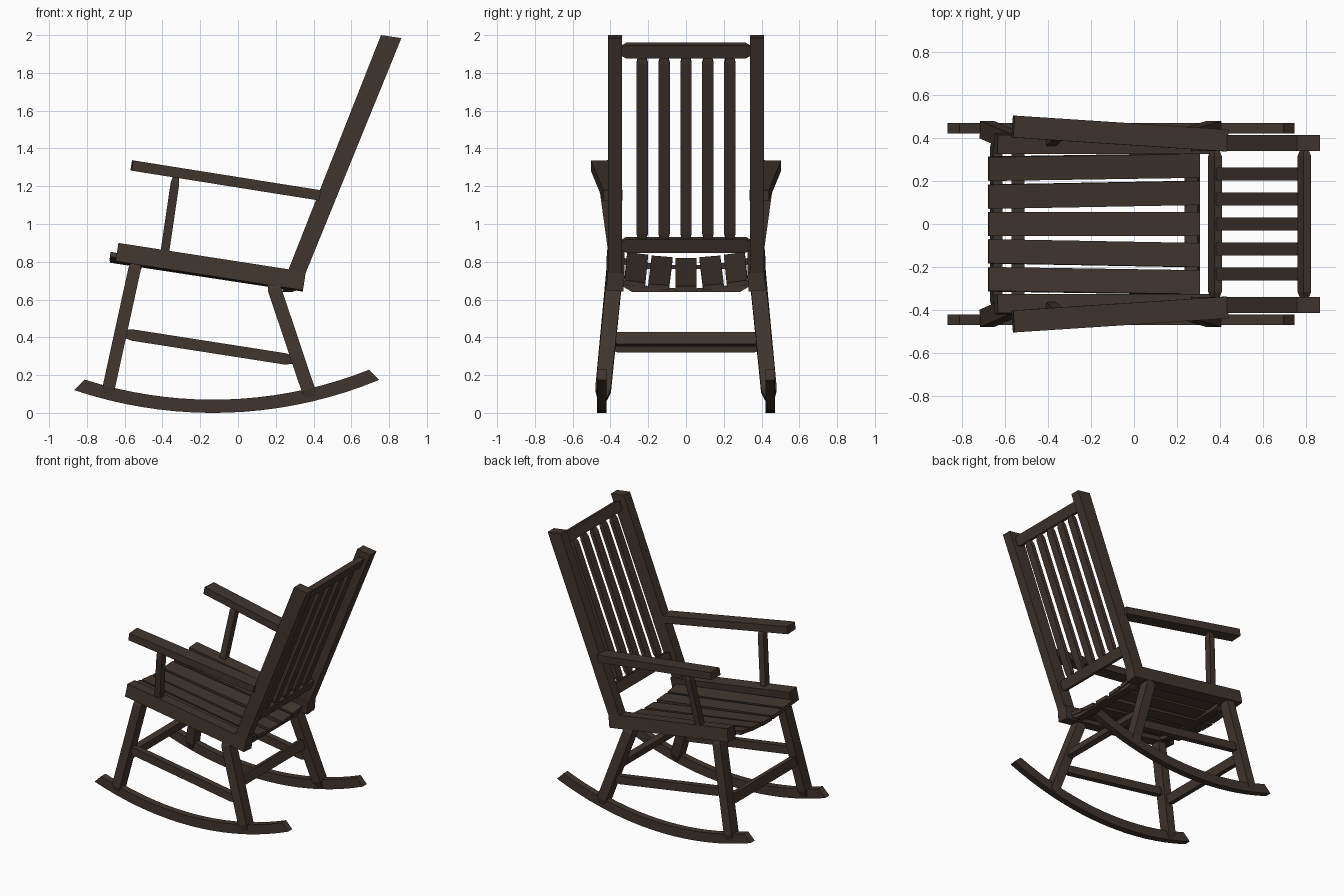
import bpy, bmesh, math
from mathutils import Vector

if "Cube" in bpy.data.objects:
    bpy.data.objects.remove(bpy.data.objects["Cube"])

wood = bpy.data.materials.new("dark brown wood")
wood.diffuse_color = (0.052, 0.036, 0.028, 1)
wood.use_nodes = True
wood.node_tree.nodes["Principled BSDF"].inputs["Base Color"].default_value = wood.diffuse_color


def finish(name, bm, mirror):
    bmesh.ops.recalc_face_normals(bm, faces=bm.faces)
    me = bpy.data.meshes.new(name)
    bm.to_mesh(me)
    bm.free()
    me.materials.append(wood)
    ob = bpy.data.objects.new(name, me)
    bpy.context.collection.objects.link(ob)
    if mirror:
        m = ob.modifiers.new("mirror", 'MIRROR')
        m.use_axis = (False, True, False)
    return ob


def beam(name, p0, p1, side, w, d, taper=0.0, end=0.62, mirror=False):
    """Rectangular stick from p0 to p1, w along side, d across, optional tapered ends."""
    p0, p1 = Vector(p0), Vector(p1)
    ax = (p1 - p0).normalized()
    s = Vector(side)
    s = (s - ax * s.dot(ax)).normalized()
    n = ax.cross(s)
    rings = [(p0, 1), (p1, 1)]
    if taper:
        rings = [(p0, end), (p0 + ax * taper, 1), (p1 - ax * taper, 1), (p1, end)]
    bm = bmesh.new()
    loops = [[bm.verts.new(c + s * (a * w * k / 2) + n * (b * d * k / 2))
              for a, b in ((-1, -1), (1, -1), (1, 1), (-1, 1))] for c, k in rings]
    for l0, l1 in zip(loops, loops[1:]):
        for i in range(4):
            j = (i + 1) % 4
            bm.faces.new((l0[i], l0[j], l1[j], l1[i]))
    bm.faces.new(loops[0])
    bm.faces.new(loops[-1])
    return finish(name, bm, mirror)


def prism(name, pts, offset, mirror=False):
    """Extrude a closed outline by an offset vector."""
    bm = bmesh.new()
    f = bm.faces.new([bm.verts.new(p) for p in pts])
    r = bmesh.ops.extrude_face_region(bm, geom=[f])
    bmesh.ops.translate(bm, vec=offset, verts=[v for v in r["geom"] if isinstance(v, bmesh.types.BMVert)])
    # closing cap is kept by the extrusion; ensure the start face exists
    if not f.is_valid:
        bm.faces.new(bm.verts[:len(pts)])
    return finish(name, bm, mirror)


def rail_top(x):
    return 0.798 - 0.152 * x


def back_x(z):
    return 0.3765 + 0.404 * (z - 0.89)


Y = (0, 1, 0)

# Rockers: arcs with slanted ends
R, T, CX, N = 2.3, 0.07, -0.132, 18
lower, upper = [], []
for i in range(N + 1):
    t = i / N
    xb, xt = -0.868 + 1.615 * t, -0.812 + 1.506 * t
    lower.append((xb, 0.42, R - math.sqrt(R * R - (xb - CX) ** 2)))
    upper.append((xt, 0.42, R - math.sqrt((R - T) ** 2 - (xt - CX) ** 2)))
prism("rockers", lower + upper[::-1], (0, 0.05, 0), True)

# Legs
beam("front_legs", (-0.537, 0.375, 0.81), (-0.695, 0.443, 0.085), Y, 0.082, 0.066, 0.05, mirror=True)
beam("rear_legs", (0.178, 0.38, 0.70), (0.388, 0.443, 0.075), Y, 0.082, 0.072, 0.05, mirror=True)

# Stretchers
beam("side_stretchers", (-0.61, 0.412, 0.42), (0.30, 0.418, 0.278), Y, 0.045, 0.06, 0.05, mirror=True)
beam("front_stretcher", (-0.64, -0.40, 0.357), (-0.64, 0.40, 0.357), (1, 0, -0.22), 0.045, 0.068, 0.04)
beam("rear_stretcher", (0.277, -0.40, 0.39), (0.277, 0.40, 0.39), (1, 0, 0.35), 0.04, 0.068, 0.04)

# Seat side rails, rolled slightly to match the leg splay
beam("seat_side_rails", (-0.641, 0.373, 0.848), (0.351, 0.373, 0.694), (0, 1, 0.08), 0.09, 0.098, mirror=True)

# Dished cross beams under the seat
for name, x in (("rear_seat_beam", 0.265), ("front_seat_beam", -0.54)):
    dz = 0.152 * (0.265 - x)
    outline = [(-0.34, 0.70), (-0.34, 0.672), (-0.285, 0.64), (0.285, 0.64), (0.34, 0.672),
               (0.34, 0.70), (0.2, 0.672), (0, 0.655), (-0.2, 0.672)]
    prism(name, [(x - 0.03, y, z + dz) for y, z in outline], (0.06, 0, 0))

# Seat slats
for i, (yf, yb, drop, roll) in enumerate(((0.257, 0.272, 0.056, 0.14), (0.127, 0.145, 0.072, 0.08), (0, 0, 0.08, 0))):
    a, b = -0.677, 0.305
    beam(f"seat_slat_{i + 1}", (a, yf, rail_top(a) - drop - 0.013), (b, yb, rail_top(b) - drop - 0.013),
         (0, 1, roll), 0.112, 0.026, mirror=i < 2)

# Back posts, cut parallel to the seat
prism("back_posts", [(0.258, 0.34, 0.735), (0.757, 0.34, 2.0), (0.865, 0.34, 1.984), (0.35, 0.34, 0.72)],
      (0, 0.074, 0), True)

# Back crossbars
for name, z in (("top_crossbar", 1.918), ("lower_crossbar", 0.89)):
    beam(name, (back_x(z), -0.345, z), (back_x(z), 0.345, z), (0.404, 0, 1), 0.076, 0.038, 0.03)

# Back spindles
for i in range(5):
    y = (i - 2) * 0.116
    beam(f"back_spindle_{i + 1}", (back_x(0.91), y, 0.91), (back_x(1.895), y, 1.895), Y, 0.06, 0.03, 0.045)

# Armrests and their supports
beam("armrests", (-0.562, 0.453, 1.31), (0.432, 0.388, 1.152), Y, 0.102, 0.055, mirror=True)
beam("arm_supports", (-0.392, 0.382, 0.82), (-0.328, 0.442, 1.255), Y, 0.05, 0.046, 0.045, mirror=True)
